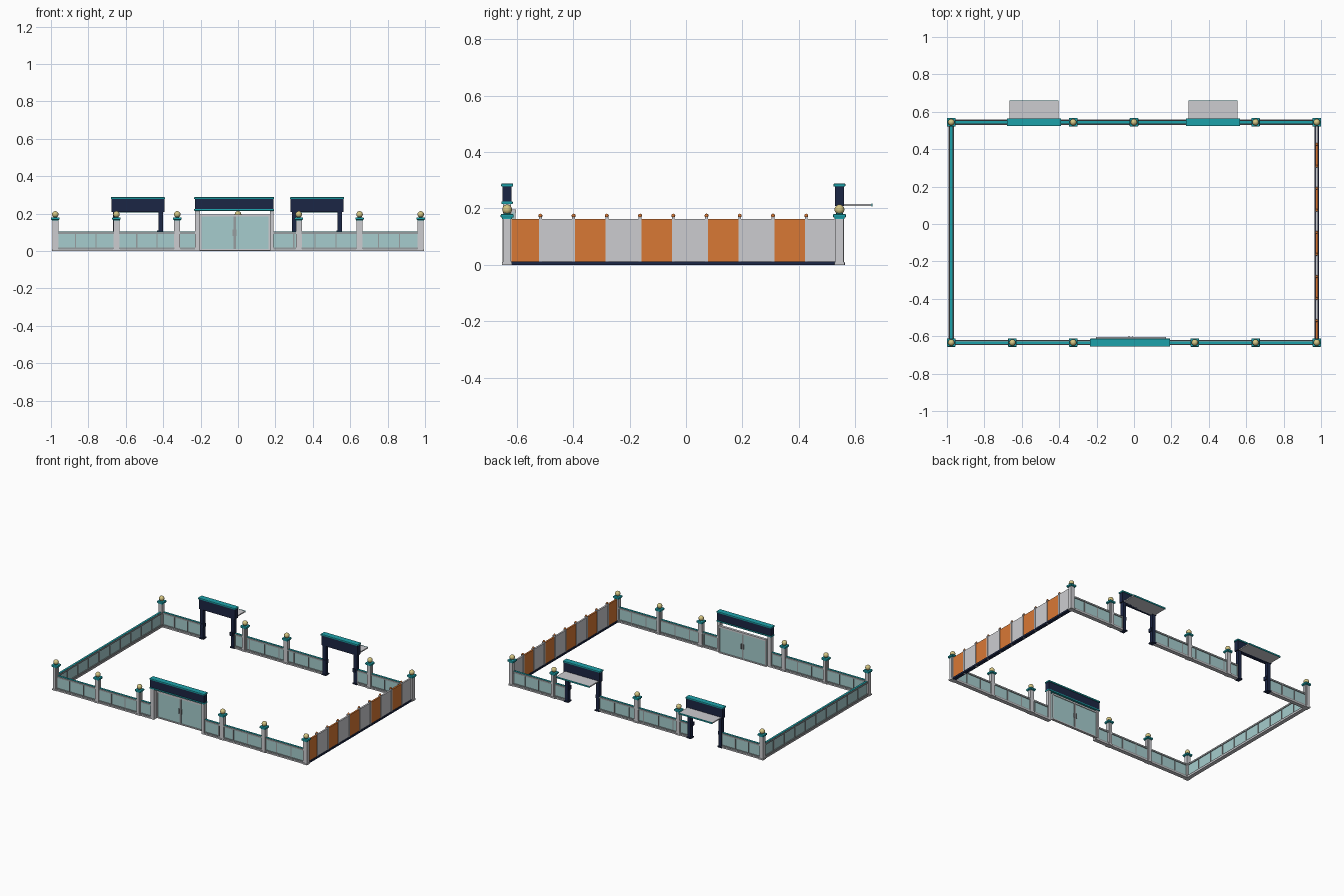
import bpy
import bmesh
from mathutils import Matrix, Vector

default_cube = bpy.data.objects.get("Cube")
if default_cube:
    bpy.data.objects.remove(default_cube)


def make_material(name, srgb):
    linear = [(c / 255) ** 2.2 for c in srgb] + [1]
    mat = bpy.data.materials.new(name)
    mat.use_nodes = True
    mat.diffuse_color = linear
    mat.node_tree.nodes["Principled BSDF"].inputs["Base Color"].default_value = linear
    return mat


STONE = make_material("stone grey", (203, 203, 207))
FRAME = make_material("frame grey", (150, 156, 158))
GLASS = make_material("pale teal glass", (164, 203, 204))
TEAL = make_material("teal", (34, 160, 168))
NAVY = make_material("navy", (33, 42, 70))
ORANGE = make_material("orange", (216, 120, 56))
GOLD = make_material("pale gold", (212, 196, 130))

FRONT, BACK, SIDE = -0.634, 0.544, 0.977
WALL_TOP = 0.105


def add_box(bm, x, y, z):
    """Add a box from (min, max) ranges on each axis."""
    size = Vector((x[1] - x[0], y[1] - y[0], z[1] - z[0], 1))
    centre = Vector((sum(x) / 2, sum(y) / 2, sum(z) / 2))
    bmesh.ops.create_cube(bm, size=1, matrix=Matrix.Translation(centre) @ Matrix.Diagonal(size))


def around(c, half):
    return (c - half, c + half)


def build(name, mat, boxes=(), balls=(), bevel=0):
    """Make one object from a list of boxes and a list of (centre, radius) balls."""
    bm = bmesh.new()
    for b in boxes:
        add_box(bm, *b)
    for centre, radius in balls:
        bmesh.ops.create_uvsphere(bm, u_segments=16, v_segments=10, radius=radius,
                                  matrix=Matrix.Translation(centre))
    if balls:
        for f in bm.faces:
            f.smooth = True
    mesh = bpy.data.meshes.new(name)
    bm.to_mesh(mesh)
    bm.free()
    mesh.materials.append(mat)
    obj = bpy.data.objects.new(name, mesh)
    bpy.context.collection.objects.link(obj)
    if bevel:
        mod = obj.modifiers.new("edge", "BEVEL")
        mod.width = bevel
        mod.segments = 2


def wall(name, start, end, line, panels, along_y=False):
    """Low glazed wall with plinth, rails, mullions and a narrow teal coping."""
    def run(span, half, z):
        across = around(line, half)
        return (across, span, z) if along_y else (span, across, z)

    span = (start, end)
    step = (end - start) / panels
    rails = [run(span, 0.011, (0.009, 0.018)), run(span, 0.010, (0.092, WALL_TOP - 0.002))]
    rails += [run(around(start + i * step, 0.003), 0.009, (0.015, 0.095))
              for i in range(panels + 1)]
    build(name + "_plinth", STONE, [run(span, 0.014, (0, 0.009))])
    build(name + "_frame", FRAME, rails)
    build(name + "_glass", GLASS, [run(span, 0.005, (0.012, 0.095))])
    build(name + "_coping", TEAL, [run(span, 0.007, (WALL_TOP - 0.003, WALL_TOP))])


# Low walls on three sides
wall("front_right_wall", -SIDE, -0.215, FRONT, 7)
wall("front_left_wall", 0.185, SIDE, FRONT, 7)
wall("back_right_wall", -SIDE, -0.668, BACK, 3)
wall("back_middle_wall", -0.4, 0.29, BACK, 6)
wall("back_left_wall", 0.558, SIDE, BACK, 4)
wall("right_side_wall", FRONT, BACK, -SIDE, 10, along_y=True)

# Stone posts with teal caps and gold balls
spots = [(x, FRONT) for x in (-SIDE, -0.65, -0.325, 0.325, 0.65, SIDE)]
spots += [(x, BACK) for x in (-SIDE, -0.325, 0, 0.65, SIDE)]
for i, (x, y) in enumerate(spots):
    def block(half_x, half_y, low, high):
        return (around(x, half_x), around(y, half_y), (low, high))

    tag = str(i + 1)
    # square shaft with a raised strip on each face
    build("post_" + tag, STONE, [block(0.014, 0.014, 0, 0.166), block(0.018, 0.018, 0, 0.01),
                                 block(0.016, 0.008, 0, 0.164), block(0.008, 0.016, 0, 0.164)])
    build("post_cap_" + tag, TEAL, [block(0.023, 0.023, 0.167, 0.18)], bevel=0.004)
    build("post_collar_" + tag, TEAL, [block(0.018, 0.018, 0.163, 0.168),
                                       block(0.01, 0.01, 0.178, 0.183)])
    build("post_ball_" + tag, GOLD, balls=[((x, y, 0.196), 0.0175)])

# Panel fence on the left side: alternating orange and grey
count = 10
step = (BACK - FRONT) / count
panels = {ORANGE: [], STONE: []}
for i in range(count):
    low = FRONT + i * step
    panels[STONE if i % 2 else ORANGE].append(
        (around(SIDE, 0.006), (low, low + step), (0.01, 0.162)))
build("fence_orange_panels", ORANGE, panels[ORANGE])
build("fence_grey_panels", STONE, panels[STONE])
fence_posts = [FRONT + i * step for i in range(1, count)]
build("fence_posts", STONE, [(around(SIDE, 0.01), around(y, 0.005), (0, 0.17)) for y in fence_posts])
build("fence_post_tips", ORANGE, balls=[((SIDE, y, 0.174), 0.007) for y in fence_posts])
build("fence_base", NAVY, [(around(SIDE, 0.012), (FRONT, BACK), (0, 0.012))])

# Main gate: stone jambs, two glazed leaves and a sign beam
GATE_L, GATE_R, GATE_MID, GATE_Y = -0.203, 0.17, -0.018, -0.612
jambs = [(-0.23, GATE_L), (GATE_R, 0.19)]
build("gate_jambs", STONE, [(j, around(FRONT, 0.014), (0, 0.218)) for j in jambs])
build("gate_glass", GLASS, [((GATE_L, GATE_R), around(GATE_Y, 0.004), (0.01, 0.186))])
bars = [((GATE_L, GATE_R), around(GATE_Y, 0.009), z) for z in ((0.004, 0.012), (0.184, 0.196))]
bars += [(around(x, 0.004), around(GATE_Y, 0.007), (0.004, 0.19))
         for x in (GATE_L + 0.004, GATE_R - 0.004)]
build("gate_frame", STONE, bars)
build("gate_meeting_stiles", FRAME, [(around(GATE_MID + s * 0.003, 0.003), around(GATE_Y, 0.007),
                                      (0.012, 0.184)) for s in (-1, 1)])
build("gate_handles", FRAME, [(around(GATE_MID + s * 0.009, 0.002), around(GATE_Y, 0.012),
                               (0.08, 0.115)) for s in (-1, 1)])


def sign(name, left, right, y, low):
    """Navy sign beam with a teal coping."""
    build(name + "_sign", NAVY, [((left + 0.004, right - 0.004), around(y, 0.016), (low, 0.279))])
    build(name + "_sign_coping", TEAL, [((left, right), around(y, 0.021), (0.277, 0.288))],
          bevel=0.003)


sign("gate", -0.235, 0.193, FRONT, 0.222)
build("gate_sign_trim", TEAL, [((-0.235, 0.193), around(FRONT, 0.02), (0.215, 0.224))], bevel=0.002)

# Two back entrances: navy portals with thin grey awnings behind
for name, mid in (("back_right_entrance", -0.535), ("back_left_entrance", 0.423)):
    sign(name, mid - 0.145, mid + 0.145, BACK, 0.208)
    parts = []
    for s in (-1, 1):
        x = mid + s * 0.121
        parts.append((around(x, 0.012), around(BACK, 0.013), (0, 0.21)))
        parts.append((around(x, 0.017), around(BACK, 0.019), (0, 0.008)))
        # small reader box on the inner side
        parts.append((around(x - s * 0.008, 0.01), around(BACK - 0.006, 0.014), (0.085, 0.11)))
    build(name + "_posts", NAVY, parts)
    wide = (mid - 0.131, mid + 0.131)
    build(name + "_awning", STONE, [(wide, (BACK, 0.658), (0.208, 0.216))])
    build(name + "_awning_edge", TEAL, [(wide, (0.657, 0.661), (0.207, 0.217))])
